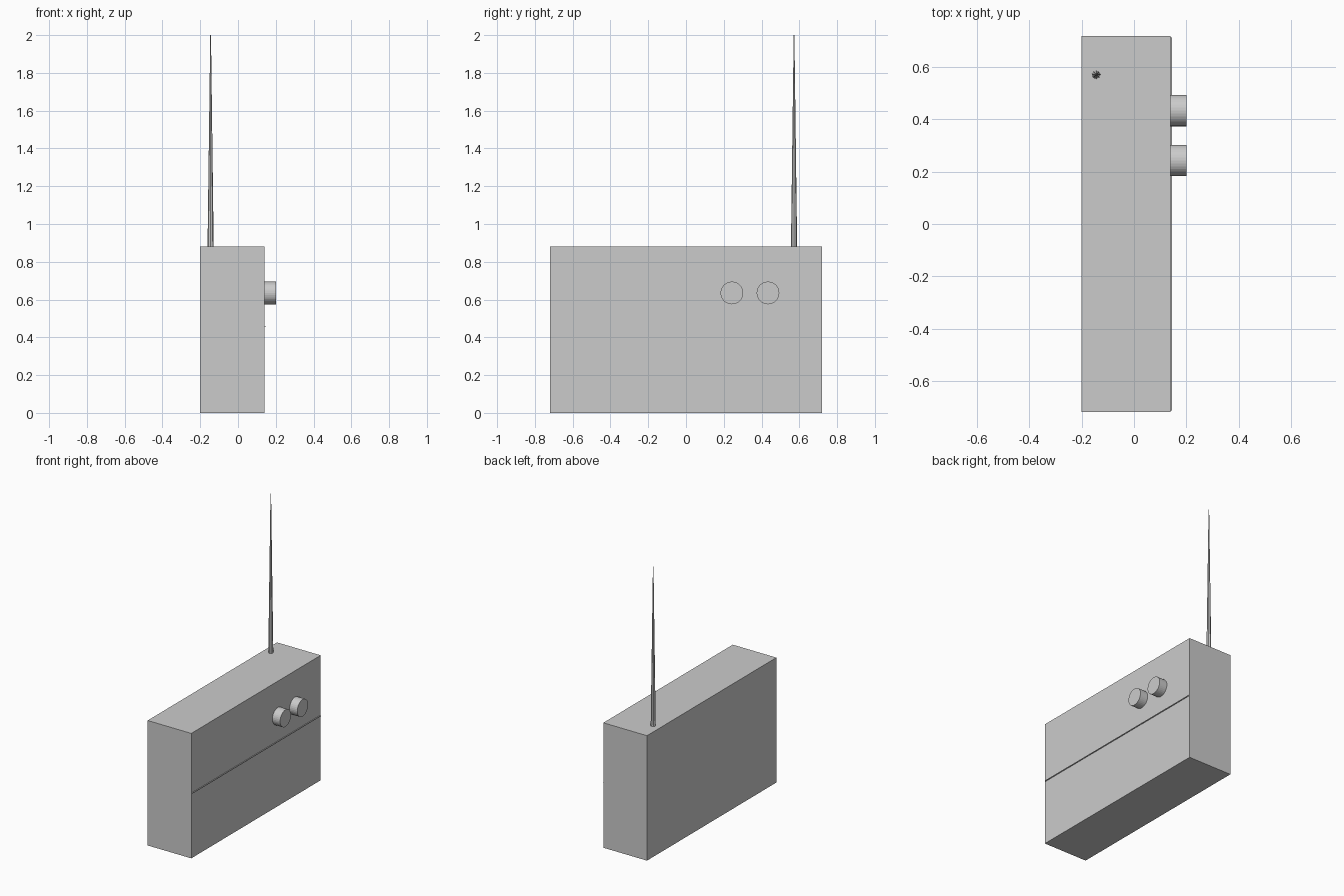
import bpy, math

if "Cube" in bpy.data.objects:
    bpy.data.objects.remove(bpy.data.objects["Cube"])


def box(name, lo, hi):
    bpy.ops.mesh.primitive_cube_add(size=1, location=[(a + b) / 2 for a, b in zip(lo, hi)])
    ob = bpy.context.object
    ob.name = name
    ob.scale = [b - a for a, b in zip(lo, hi)]
    bpy.ops.object.transform_apply(location=False, rotation=False, scale=True)
    return ob


# Radio case
box("radio_case", (-0.20, -0.72, 0), (0.14, 0.72, 0.88))

# Thin trim line across the dial face
box("trim_strip", (0.135, -0.713, 0.455), (0.146, 0.713, 0.460))

# Tuning and volume knobs
for name, y in (("volume_knob", 0.243), ("tuning_knob", 0.434)):
    bpy.ops.mesh.primitive_cylinder_add(vertices=32, radius=0.06, depth=0.065,
                                        location=(0.1675, y, 0.635),
                                        rotation=(0, math.pi / 2, 0))
    bpy.context.object.name = name

# Tapered aerial
bpy.ops.mesh.primitive_cone_add(vertices=8, radius1=0.0165, radius2=0.002, depth=1.13,
                                location=(-0.145, 0.572, 1.435))
bpy.context.object.name = "aerial"
